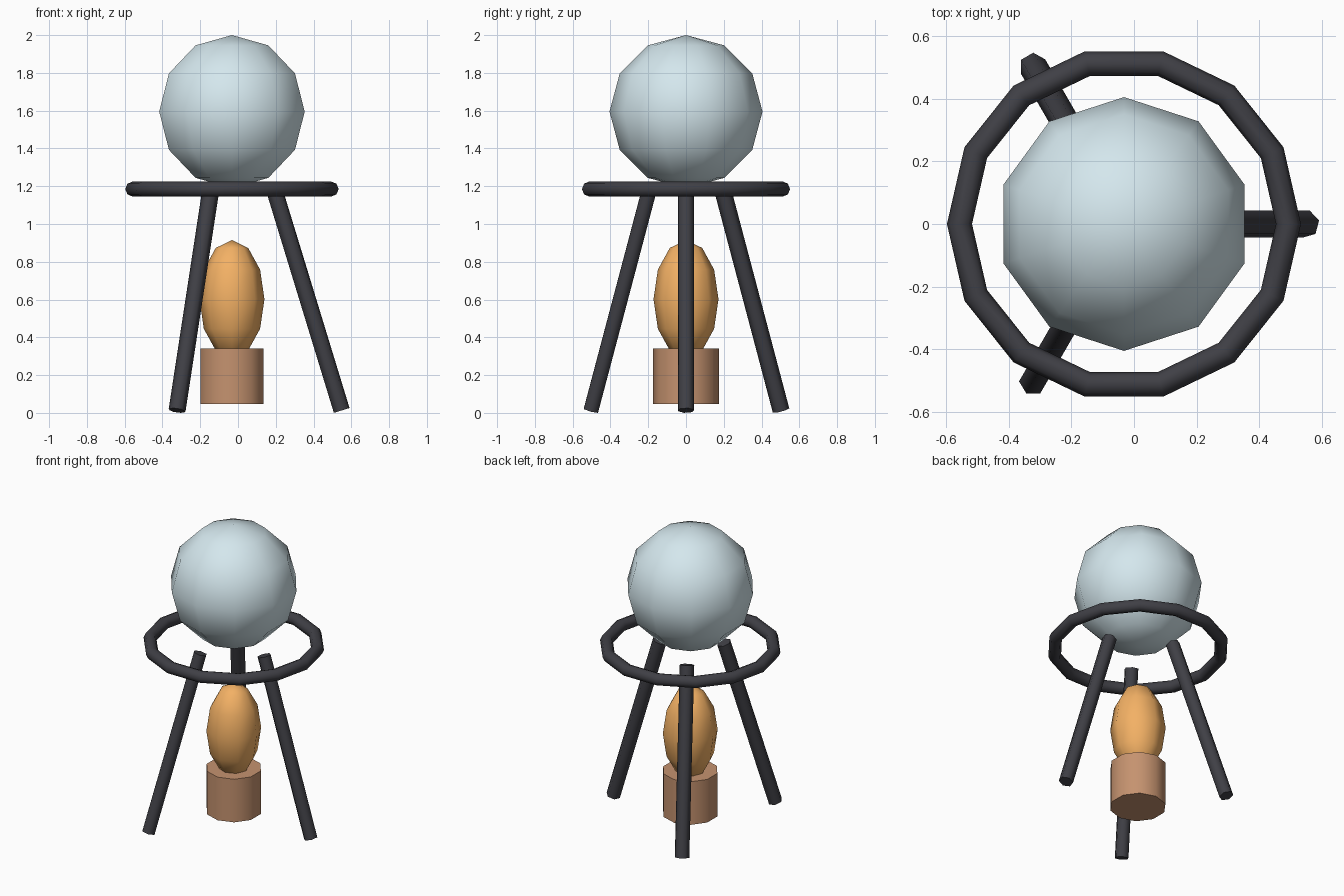
import bpy, bmesh
from math import sin, cos, pi, radians
from mathutils import Vector

if "Cube" in bpy.data.objects:
    bpy.data.objects.remove(bpy.data.objects["Cube"])

CX = -0.032  # shared axis of ring, globe, flame and pot


def material(name, rgb):
    m = bpy.data.materials.new(name)
    m.diffuse_color = (*rgb, 1)
    m.use_nodes = True
    m.node_tree.nodes["Principled BSDF"].inputs["Base Color"].default_value = m.diffuse_color
    return m


IRON = material("dark_iron", (0.05, 0.05, 0.06))
GLASS = material("pale_glass", (0.66, 0.80, 0.85))
AMBER = material("amber", (0.90, 0.44, 0.13))
CLAY = material("clay", (0.56, 0.29, 0.16))


def finish(name, bm, mat, loc, angle):
    bmesh.ops.recalc_face_normals(bm, faces=bm.faces)
    for f in bm.faces:
        f.smooth = True
    me = bpy.data.meshes.new(name)
    bm.to_mesh(me)
    bm.free()
    me.set_sharp_from_angle(angle=radians(angle))
    me.materials.append(mat)
    ob = bpy.data.objects.new(name, me)
    ob.location = loc
    bpy.context.collection.objects.link(ob)
    return ob


def lathe(name, profile, n, phase, mat, loc, angle=180, closed=False):
    """Turn an (r, z) profile around z with n sides."""
    bm = bmesh.new()
    rings = []
    for r, z in profile:
        if r < 1e-5:
            rings.append([bm.verts.new((0, 0, z))] * n)
        else:
            rings.append([bm.verts.new((r * cos(phase + 2 * pi * i / n),
                                        r * sin(phase + 2 * pi * i / n), z)) for i in range(n)])
    pairs = list(zip(rings, rings[1:]))
    if closed:
        pairs.append((rings[-1], rings[0]))
    for a, b in pairs:
        for i in range(n):
            j = (i + 1) % n
            bm.faces.new(list(dict.fromkeys((a[i], a[j], b[j], b[i]))))
    if not closed:
        for ring in (rings[0], rings[-1]):
            if len(set(ring)) > 1:
                bm.faces.new(ring)
    return finish(name, bm, mat, loc, angle)


def ball(r, h, steps=6):
    return [(r * sin(pi * k / steps), -h * cos(pi * k / steps)) for k in range(steps + 1)]


# round glass globe on top
lathe("globe", ball(0.405, 0.405), 10, pi / 2, GLASS, (CX, 0, 1.595))

# supporting ring
ring_profile = [(0.525 + 0.04 * cos(pi * k / 4), 0.04 * sin(pi * k / 4)) for k in range(8)]
lathe("ring", ring_profile, 14, 0, IRON, (CX, 0, 1.185), closed=True)

# flame-shaped body and the pot that holds it
lathe("flame", ball(0.172, 0.313), 8, 0, AMBER, (CX, 0, 0.602))
lathe("pot", [(0.175, -0.147), (0.175, 0.147)], 10, pi / 2, CLAY, (CX, 0, 0.194), angle=45)

# three splayed hexagonal legs
for name, turn, phase in (("right_leg", 0, 15), ("back_left_leg", 120, 30), ("front_left_leg", 240, 0)):
    out = Vector((cos(radians(turn)), sin(radians(turn)), 0))
    foot = out * 0.581 + Vector((0, 0, 0.013))
    top = out * 0.229 + Vector((0, 0, 1.165))
    axis = top - foot
    half = axis.length / 2
    leg = lathe(name, [(0.045, -half), (0.045, half)], 6, radians(phase), IRON,
                (foot + top) / 2 + Vector((CX, 0, 0)), angle=65)
    leg.rotation_mode = 'QUATERNION'
    leg.rotation_quaternion = Vector((0, 0, 1)).rotation_difference(axis)
